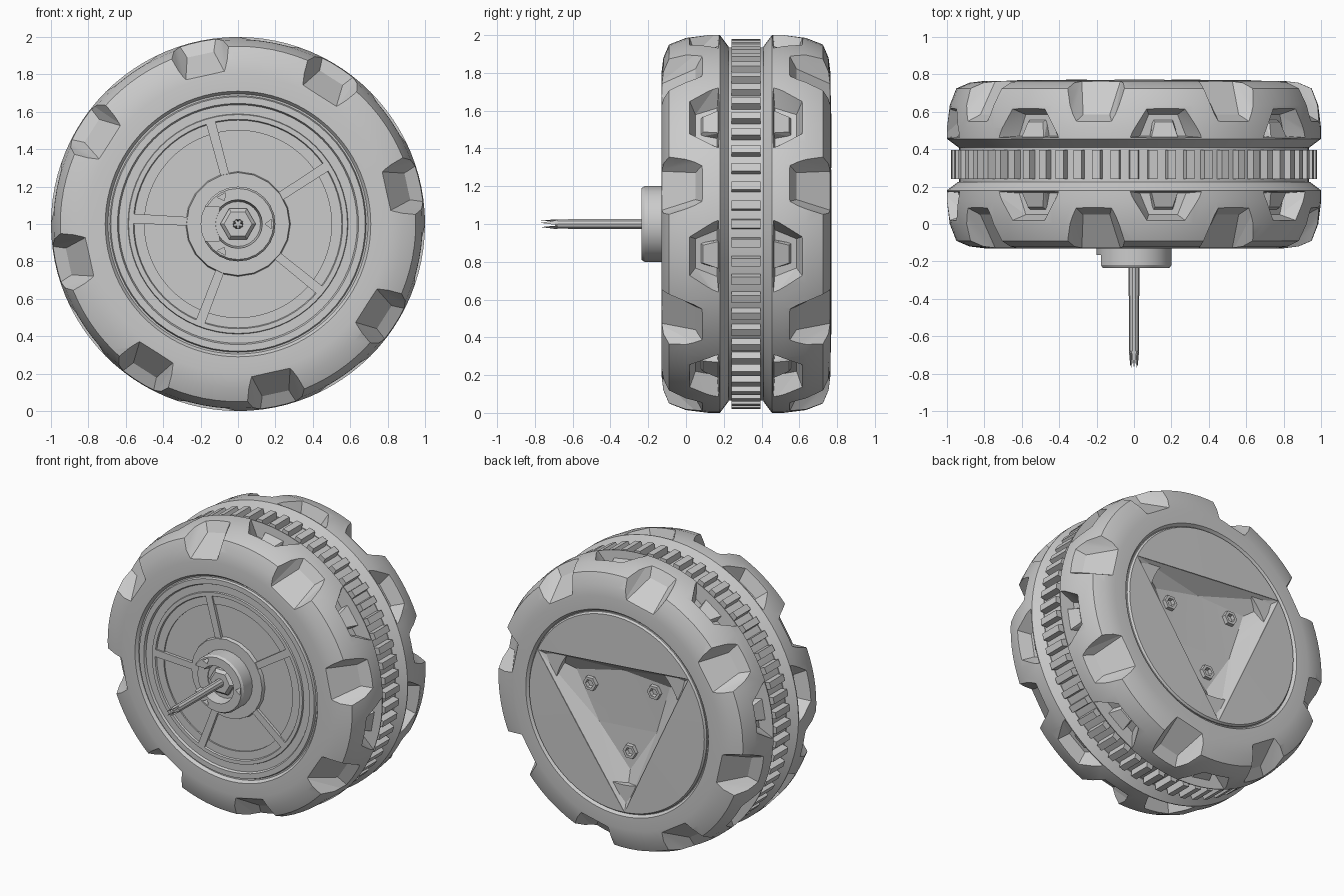
import bpy, bmesh, math
from math import cos, sin, radians, tau

if "Cube" in bpy.data.objects:
    bpy.data.objects.remove(bpy.data.objects["Cube"])

grey = bpy.data.materials.new("plain_grey")
grey.use_nodes = True
GREY = (0.6, 0.6, 0.6, 1)
grey.diffuse_color = GREY
grey.node_tree.nodes["Principled BSDF"].inputs["Base Color"].default_value = GREY


def pos(r, deg, y):
    """Point at a radius and angle round the wheel axle."""
    a = radians(deg)
    return (r * cos(a), y, 1 + r * sin(a))


def finish(name, bm, smooth=True):
    bmesh.ops.remove_doubles(bm, verts=bm.verts, dist=1e-5)
    bmesh.ops.recalc_face_normals(bm, faces=bm.faces)
    me = bpy.data.meshes.new(name)
    bm.to_mesh(me)
    bm.free()
    me.materials.append(grey)
    ob = bpy.data.objects.new(name, me)
    bpy.context.collection.objects.link(ob)
    if smooth:
        shade(ob)
    return ob


def shade(ob):
    bpy.ops.object.select_all(action='DESELECT')
    ob.select_set(True)
    bpy.context.view_layer.objects.active = ob
    bpy.ops.object.shade_smooth_by_angle(angle=radians(25))


def lathe(name, profile, segs=64, smooth=True, side=lambda y: y):
    """Spin a closed (radius, y) profile round the axle."""
    bm = bmesh.new()
    rings = [[bm.verts.new(pos(r, 360 * i / segs, side(y))) for r, y in profile]
             for i in range(segs)]
    n = len(profile)
    for i in range(segs):
        a, b = rings[i], rings[(i + 1) % segs]
        for j in range(n):
            k = (j + 1) % n
            if profile[j][0] == profile[k][0] == 0:
                continue
            if profile[j][0] == 0:
                bm.faces.new((a[j], a[k], b[k]))
            elif profile[k][0] == 0:
                bm.faces.new((a[j], a[k], b[j]))
            else:
                bm.faces.new((a[j], a[k], b[k], b[j]))
    for v in [v for v in bm.verts if not v.link_faces and abs(v.co.x) > 1]:
        bm.verts.remove(v)
    return finish(name, bm, smooth)


def add_hull(bm, points):
    verts = [bm.verts.new(p) for p in points]
    res = bmesh.ops.convex_hull(bm, input=verts)
    junk = {g for g in res["geom_interior"] + res["geom_unused"]
            if isinstance(g, bmesh.types.BMVert)}
    bmesh.ops.delete(bm, geom=list(junk), context='VERTS')


def carve(ob, cutter):
    """Subtract a cutter and keep the result as plain mesh."""
    mod = ob.modifiers.new("carve", 'BOOLEAN')
    mod.operation, mod.solver, mod.object = 'DIFFERENCE', 'EXACT', cutter
    bpy.context.view_layer.objects.active = ob
    bpy.ops.object.modifier_apply(modifier=mod.name)
    bpy.data.objects.remove(cutter)
    shade(ob)


# Two tyre halves, mirrored about the gear ring
TYRE = [(0.5, -0.11), (0.695, -0.11), (0.71, -0.13), (0.8, -0.13), (0.88, -0.12),
        (0.95, -0.09), (0.985, 0), (1, 0.12), (1, 0.18), (0.94, 0.225), (0.5, 0.225)]
for name, side in (("front_tyre", lambda y: y), ("rear_tyre", lambda y: 0.635 - y)):
    tyre = lathe(name, TYRE, 96, side=side)
    bm = bmesh.new()
    for i in range(8):
        # Shoulder notch: wide at the sidewall, narrow and shallow at the tread
        mid = 57.5 + 45 * i
        add_hull(bm, [pos(r, mid + s * w, side(y)) for s in (-1, 1) for r, w, y in
                      ((0.80, 8, -0.16), (0.93, 4.5, 0.05), (1.06, 6.5, 0.12),
                       (1.06, 13, -0.16))])
        # Tread pocket: sloped trapezoid recess beside the gear ring
        mid += 22.5
        add_hull(bm, [pos(r, mid + s * w, side(y)) for s in (-1, 1) for r, w, y in
                      ((0.90, 8, 0.165), (0.90, 5, 0.05), (1.03, 6.5, 0.005),
                       (1.03, 12, 0.175))])
    carve(tyre, finish("tread_cutter", bm, False))
    # Low block on each pocket floor
    bm = bmesh.new()
    for i in range(8):
        mid = 80 + 45 * i
        add_hull(bm, [pos(r, mid + s * w, side(y)) for s in (-1, 1) for r, w, y in
                      ((0.88, 5, 0.19), (0.88, 3.5, 0.07), (0.92, 3, 0.09),
                       (0.95, 4.5, 0.18))])
    finish(name + "_pocket_blocks", bm, False)

# Toothed ring between the tyres
lathe("gear_core", [(0, 0.2), (0.935, 0.2), (0.935, 0.435), (0, 0.435)], 120)
bm = bmesh.new()
for i in range(60):
    add_hull(bm, [pos(r, 6 * i + s * w, y) for s in (-1, 1) for y in (0.24, 0.395)
                  for r, w in ((0.92, 1.7), (0.98, 1.3))])
finish("gear_teeth", bm, False)

# Front wheel disc with stepped rim rings
lathe("front_disc", [(0, 0), (0, -0.1), (0.55, -0.1), (0.56, -0.12), (0.585, -0.12),
                     (0.59, -0.105), (0.635, -0.105), (0.645, -0.125), (0.68, -0.125),
                     (0.69, -0.1), (0.69, 0)])
bm = bmesh.new()
for i in range(5):
    a = 33 + 72 * i
    add_hull(bm, [pos(r, a + s * w, y) for s in (-1, 1)
                  for r, w, y in ((0.24, 5.5, -0.09), (0.24, 5.5, -0.12),
                                  (0.565, 2.6, -0.09), (0.565, 2.6, -0.12))])
finish("spokes", bm, False)
lathe("spoke_ring", [(0.18, -0.08), (0.18, -0.125), (0.275, -0.125), (0.285, -0.08)], 20)

# Hub cup with a side slot and three sockets
hub = lathe("hub", [(0, -0.08), (0, -0.16), (0.12, -0.16), (0.13, -0.235),
                    (0.19, -0.235), (0.2, -0.22), (0.2, -0.08)], 24)
bm = bmesh.new()
add_hull(bm, [(x, y, z) for x in (-0.3, -0.1) for y in (-0.3, -0.165)
              for z in (0.91, 1.09)])
for a in (0, 120, 240):
    add_hull(bm, [pos(r, a + w, y) for y in (-0.3, -0.19)
                  for r, w in ((0.145, 0), (0.18, 8), (0.18, -8))])
carve(hub, finish("hub_cutter", bm, False))
lathe("hub_collar", [(0, -0.12), (0, -0.2), (0.075, -0.2), (0.095, -0.18), (0.095, -0.12)],
      6, False)

# Axle pin ending in five prongs
lathe("axle_pin", [(0, -0.1), (0, -0.69), (0.026, -0.69), (0.03, -0.1)], 10)
bm = bmesh.new()
for i in range(5):
    a = 72 * i + 18
    add_hull(bm, [pos(0.028, a + w, -0.68) for w in (-30, 30)]
             + [pos(0.01, a, -0.68), pos(0.02, a, -0.77)])
finish("axle_prongs", bm, False)

# Rear disc with a three-cornered recess
back = lathe("rear_disc", [(0, 0.4), (0.69, 0.4), (0.69, 0.755), (0.68, 0.768), (0, 0.775)])
bm = bmesh.new()
add_hull(bm, [p for i in range(3) for p in (
    pos(0.68, 25 + 120 * i, 0.766), pos(0.68, 25 + 120 * i, 0.85),
    pos(0.42, 25 + 120 * i, 0.67), pos(0.26, 85 + 120 * i, 0.66))])
carve(back, finish("recess_cutter", bm, False))

# Screw bosses in the recess
for i in range(3):
    bm = bmesh.new()
    cx, _, cz = pos(0.29, 22 + 120 * i, 0)
    rings = [[bm.verts.new((cx + r * cos(tau * k / 6), y, cz + r * sin(tau * k / 6)))
              for k in range(6)]
             for r, y in ((0.055, 0.64), (0.05, 0.69), (0.03, 0.69), (0.025, 0.66))]
    for a, b in zip(rings, rings[1:]):
        for k in range(6):
            bm.faces.new((a[k], a[k - 1], b[k - 1], b[k]))
    bm.faces.new(rings[0])
    bm.faces.new(rings[-1])
    finish("screw_boss_%d" % (i + 1), bm, False)
